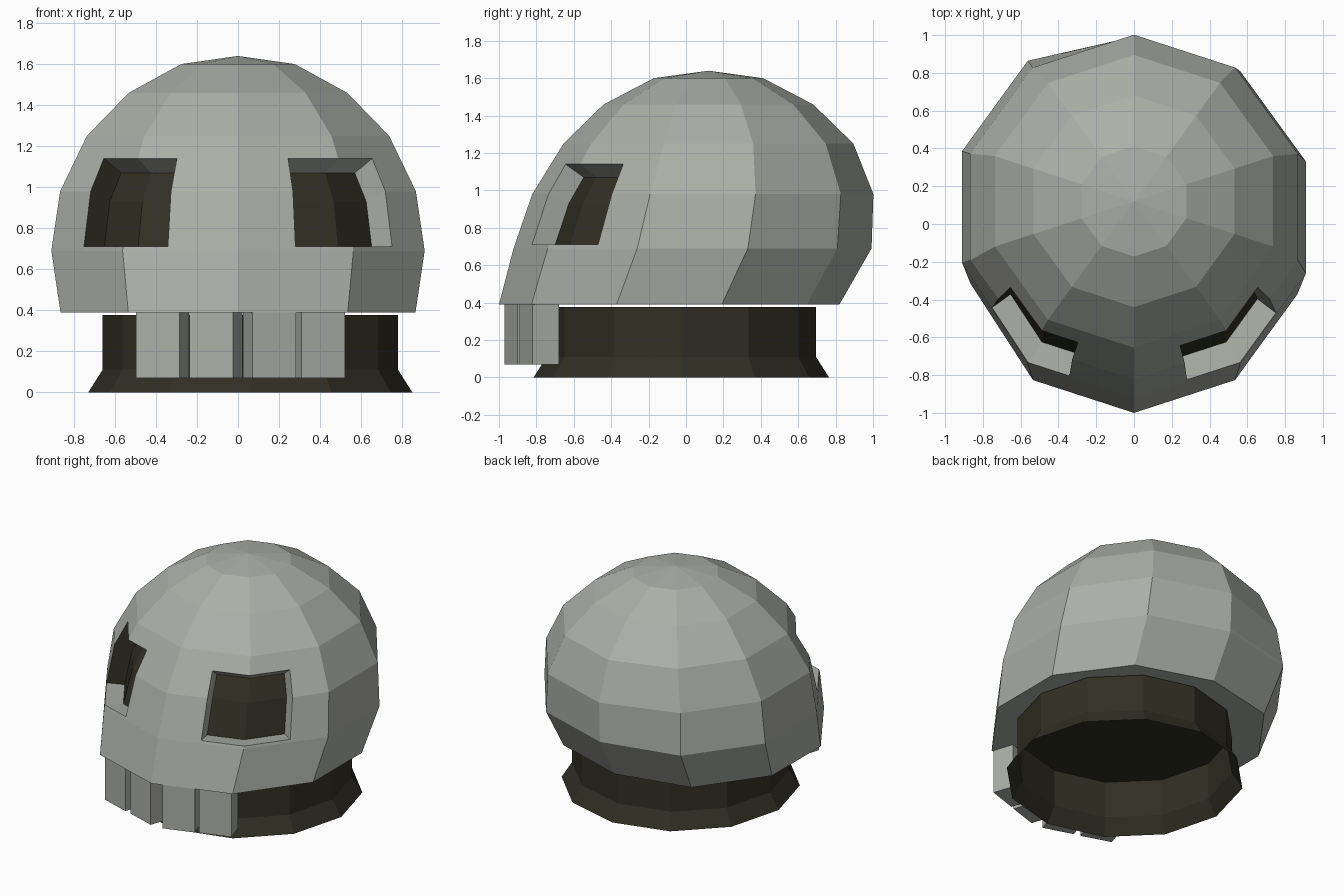
import bpy, bmesh, math
from mathutils import Vector, Matrix

if "Cube" in bpy.data.objects:
    bpy.data.objects.remove(bpy.data.objects["Cube"])


def material(name, rgb):
    m = bpy.data.materials.new(name)
    m.diffuse_color = (*rgb, 1)
    m.use_nodes = True
    m.node_tree.nodes["Principled BSDF"].inputs["Base Color"].default_value = m.diffuse_color
    return m


BONE = material("bone_grey", (0.41, 0.43, 0.39))
DARK = material("dark_olive", (0.03, 0.028, 0.017))


def finish(bm, name, mats):
    bmesh.ops.recalc_face_normals(bm, faces=bm.faces)
    me = bpy.data.meshes.new(name)
    bm.to_mesh(me)
    bm.free()
    for m in mats:
        me.materials.append(m)
    ob = bpy.data.objects.new(name, me)
    bpy.context.collection.objects.link(ob)
    return ob


# Ten-sided dome rings: height, y centre, radius
RINGS = [(0.39, -0.09, 0.91), (0.69, 0.035, 0.957), (0.98, 0.09, 0.912),
         (1.25, 0.12, 0.775), (1.46, 0.12, 0.56), (1.60, 0.12, 0.292)]


def ring_corner(i, k):
    z, cy, r = RINGS[i]
    a = math.radians(-90 + 36 * k)
    p = Vector((r * math.cos(a), cy + r * math.sin(a), z))
    if i < 2 and k % 10 in (6, 7, 8):   # slightly skewed left side
        p.y += 0.055
    return p


def dome_point(u, z):
    i = max(j for j in range(len(RINGS) - 1) if RINGS[j][0] <= z + 1e-6)
    t = (z - RINGS[i][0]) / (RINGS[i + 1][0] - RINGS[i][0])
    k = int(u)
    low = ring_corner(i, k).lerp(ring_corner(i, k + 1), u - k)
    high = ring_corner(i + 1, k).lerp(ring_corner(i + 1, k + 1), u - k)
    return low.lerp(high, t)


# Skull dome with two recessed eye sockets
EYES = [(0.5, 1.55), (8.45, 9.39)]
EYE_LOW, EYE_HIGH = 0.71, 1.14
us = sorted(list(range(10)) + [u for e in EYES for u in e])
zs = sorted([r[0] for r in RINGS] + [EYE_LOW, EYE_HIGH])
n = len(us)
bm = bmesh.new()
outer = {(i, j): bm.verts.new(dome_point(u, z))
         for i, u in enumerate(us) for j, z in enumerate(zs)}
holes = {(i, j) for i, u in enumerate(us) for j, z in enumerate(zs)
         if EYE_LOW <= z < EYE_HIGH and any(a <= u < b for a, b in EYES)}
inner = {}
CENTRE = Vector((0, 0.1, 0.6))


def sunk(key):
    if key not in inner:
        inner[key] = bm.verts.new(CENTRE + (outer[key].co - CENTRE) * 0.87)
    return inner[key]


for i in range(n):
    for j in range(len(zs) - 1):
        keys = [(i, j), ((i + 1) % n, j), ((i + 1) % n, j + 1), (i, j + 1)]
        if (i, j) not in holes:
            bm.faces.new([outer[k] for k in keys])
            continue
        bm.faces.new([sunk(k) for k in keys]).material_index = 1
        sides = [(i, j - 1), ((i + 1) % n, j), (i, j + 1), ((i - 1) % n, j)]
        for s, cell in enumerate(sides):
            if cell not in holes:
                a, b = keys[s], keys[(s + 1) % 4]
                f = bm.faces.new([outer[a], outer[b], sunk(b), sunk(a)])
                f.material_index = int(s == 3 and us[i] == EYES[1][0])
apex = bm.verts.new((0, 0.12, 1.64))
top = len(zs) - 1
for i in range(n):
    bm.faces.new([outer[i, top], outer[(i + 1) % n, top], apex])
bm.faces.new([outer[i, 0] for i in reversed(range(n))])
finish(bm, "skull_dome", [BONE, DARK])

# Flared neck ring, open underneath and capped on top
bm = bmesh.new()
loops = []
for r, z in [(0.79, 0), (0.72, 0.11), (0.72, 0.377)]:
    loops.append([bm.verts.new((0.06 + r * math.cos(math.tau * k / 12),
                                -0.025 + r * math.sin(math.tau * k / 12), z))
                  for k in range(12)])
for a, b in zip(loops, loops[1:]):
    for k in range(12):
        bm.faces.new([a[k], a[(k + 1) % 12], b[(k + 1) % 12], b[k]])
bm.faces.new(loops[-1])
finish(bm, "neck_ring", [DARK])

# Four teeth set along the two front facets: inner front corner, side
for name, x, y, side in [("inner_tooth_right", 0.07, -0.97, 1),
                         ("outer_tooth_right", 0.31, -0.89, 1),
                         ("inner_tooth_left", -0.025, -0.97, -1),
                         ("outer_tooth_left", -0.285, -0.89, -1)]:
    w, d, z0, z1 = 0.223, 0.15, 0.07, 0.395
    bm = bmesh.new()
    bmesh.ops.create_cube(bm, size=1, matrix=Matrix.Translation((x, y, 0))
                          @ Matrix.Rotation(side * math.radians(18), 4, 'Z')
                          @ Matrix.Translation((side * w / 2, d / 2, (z0 + z1) / 2))
                          @ Matrix.Diagonal((w, d, z1 - z0, 1)))
    finish(bm, name, [BONE])
